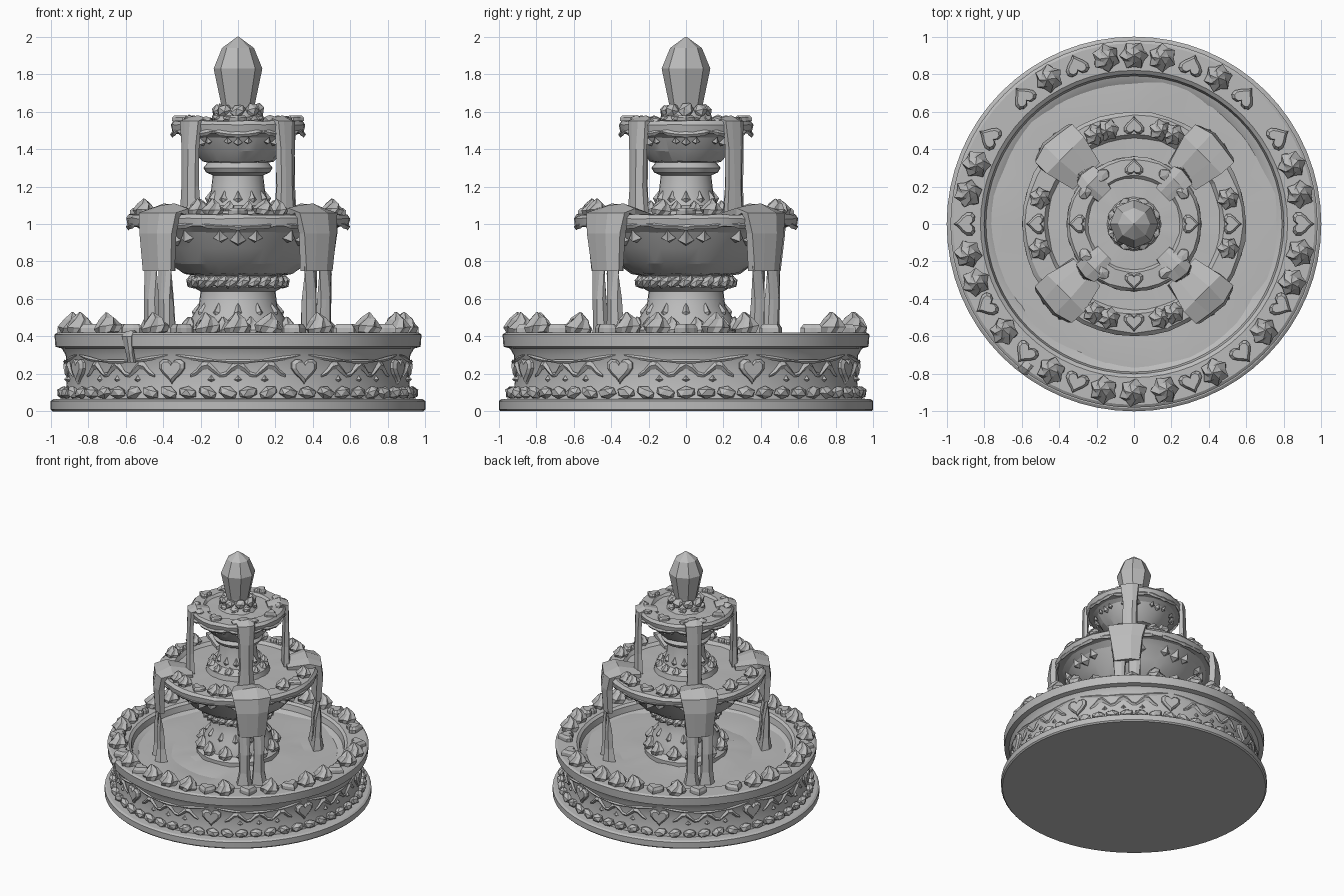
import bpy, bmesh, math, random
from math import sin, cos, pi, radians
from mathutils import Matrix, Vector

random.seed(4)
old = bpy.data.objects.get("Cube")
if old:
    bpy.data.objects.remove(old)

stone = bpy.data.materials.new("grey stone")
stone.use_nodes = True
GREY = (0.5, 0.5, 0.5, 1)
stone.diffuse_color = GREY
stone.node_tree.nodes["Principled BSDF"].inputs["Base Color"].default_value = GREY


def finish(name, bm, smooth=None):
    bmesh.ops.recalc_face_normals(bm, faces=bm.faces)
    mesh = bpy.data.meshes.new(name)
    bm.to_mesh(mesh)
    bm.free()
    mesh.materials.append(stone)
    ob = bpy.data.objects.new(name, mesh)
    bpy.context.collection.objects.link(ob)
    if smooth:
        bpy.ops.object.select_all(action="DESELECT")
        ob.select_set(True)
        bpy.context.view_layer.objects.active = ob
        bpy.ops.object.shade_smooth_by_angle(angle=radians(smooth))
    return ob


def loft(bm, rings, m=Matrix(), closed=False):
    """Skin a list of equal rings of points; cap the ends unless closed."""
    vs = [[bm.verts.new(m @ Vector(p)) for p in ring] for ring in rings]
    n = len(vs[0])
    pairs = list(zip(vs, vs[1:])) + ([(vs[-1], vs[0])] if closed else [])
    for a, b in pairs:
        for i in range(n):
            j = (i + 1) % n
            bm.faces.new((a[i], a[j], b[j], b[i]))
    if not closed:
        bm.faces.new(vs[0])
        bm.faces.new(vs[-1])


def lathe(name, profile, seg=48, rough=0.0, smooth=30):
    bm = bmesh.new()
    rings = []
    for r, z in profile:
        ring = []
        for i in range(seg):
            a = 2 * pi * i / seg
            q = r + random.uniform(-rough, rough)
            ring.append((q * cos(a), q * sin(a), z + random.uniform(-rough, rough)))
        rings.append(ring)
    loft(bm, rings)
    return finish(name, bm, smooth)


def at(deg, r, z):
    return Matrix.Rotation(radians(deg), 4, "Z") @ Matrix.Translation((r, 0, z))


# local z points outwards, local y points up
OUTWARD = Matrix(((0, 0, 1, 0), (1, 0, 0, 0), (0, 1, 0, 0), (0, 0, 0, 1)))


def kiss(bm, m, r, h):
    """Swirled, ridged peak like piped icing."""
    rings = []
    for f, z, turn in ((0.8, 0, 0), (1, 0.3, 0.3), (0.6, 0.68, 0.8), (0.06, 1, 1.3)):
        rings.append([(r * f * (0.78 if i % 2 else 1) * cos(i * pi / 6 + turn),
                       r * f * (0.78 if i % 2 else 1) * sin(i * pi / 6 + turn), h * z)
                      for i in range(12)])
    spin = Matrix.Rotation(random.uniform(0, 6), 4, "Z")
    tilt = Matrix.Rotation(random.uniform(-0.2, 0.2), 4, "X")
    loft(bm, rings, m @ tilt @ spin)


def heart(bm, m, s, t):
    """Heart plate with a bevelled face, lying in local xy."""
    pts = []
    for i in range(18):
        a = 2 * pi * i / 18
        pts.append((s * sin(a) ** 3,
                    s * (0.8 * cos(a) - 0.32 * cos(2 * a) - 0.12 * cos(3 * a) - 0.05 * cos(4 * a))))
    loft(bm, [[(x * k, y * k, z) for x, y in pts] for k, z in ((1, 0), (1, t * 0.6), (0.75, t))], m)


def blob(bm, m, scale):
    res = bmesh.ops.create_icosphere(bm, subdivisions=1, radius=1,
                                     matrix=m @ Matrix.Diagonal((*scale, 1)))
    for v in res["verts"]:
        v.co *= random.uniform(0.995, 1.005)


def leaf(bm, m, w, h, t):
    """Pointed leaf with a raised rib, in local xy, tip at +y."""
    out = [(0, 0), (w, h * 0.35), (w * 0.45, h * 0.65), (0, h), (-w * 0.45, h * 0.65), (-w, h * 0.35)]
    base = [bm.verts.new(m @ Vector((x, y, -t))) for x, y in out]
    rib = bm.verts.new(m @ Vector((0, h * 0.4, t)))
    for i in range(6):
        bm.faces.new((base[i], base[(i + 1) % 6], rib))
    bm.faces.new(base)


def garland(bm, mid, half, path, thick, n=16):
    """Ribbon round the axis; path(t) gives radius and height, t in -1..1."""
    rings = []
    for i in range(n + 1):
        t = 2 * i / n - 1
        r, z = path(t)
        a = radians(mid + half * t)
        k = thick * (0.35 + 0.65 * abs(cos(t * pi * 1.5)))
        rings.append([((r + k * 0.7 * cos(b)) * cos(a), (r + k * 0.7 * cos(b)) * sin(a), z + k * sin(b))
                      for b in (0, pi / 2, pi, 1.5 * pi)])
    loft(bm, rings)


# Stone bodies: each profile runs from the bottom centre to the top centre
lathe("base_plate", [(0.99, 0), (1, 0.01), (1, 0.055), (0.985, 0.065), (0.9, 0.07)], 64)
lathe("basin_wall", [(0.93, 0.06), (0.92, 0.1), (0.91, 0.2), (0.92, 0.3), (0.94, 0.335), (0.975, 0.345),
                     (0.98, 0.41), (0.965, 0.42), (0.82, 0.42), (0.8, 0.405), (0.79, 0.36),
                     (0.74, 0.34), (0.72, 0.32)], 64)
lathe("basin_water", [(0.8, 0.3), (0.78, 0.345), (0.62, 0.355), (0.5, 0.345), (0.38, 0.36), (0.2, 0.36)],
      32, 0.008, 12)
lathe("lower_pedestal", [(0.31, 0.33), (0.31, 0.39), (0.27, 0.42), (0.25, 0.5), (0.21, 0.56), (0.2, 0.64),
                         (0.235, 0.66), (0.24, 0.72), (0.2, 0.74)], 32)
lathe("middle_bowl", [(0.2, 0.72), (0.29, 0.735), (0.37, 0.79), (0.44, 0.87), (0.5, 0.955), (0.54, 0.985),
                      (0.59, 0.99), (0.6, 1.03), (0.58, 1.05), (0.48, 1.055), (0.46, 1.03), (0.2, 1.03)],
      40, 0.004, 15)
lathe("upper_pedestal", [(0.24, 1.03), (0.23, 1.07), (0.17, 1.1), (0.145, 1.17), (0.135, 1.26), (0.17, 1.275),
                         (0.185, 1.3), (0.165, 1.325), (0.14, 1.35)], 28)
lathe("upper_bowl", [(0.13, 1.32), (0.19, 1.335), (0.24, 1.39), (0.28, 1.46), (0.31, 1.48), (0.35, 1.485),
                     (0.36, 1.53), (0.345, 1.55), (0.26, 1.555), (0.245, 1.535), (0.1, 1.54)],
      32, 0.003, 15)
lathe("crystal_collar", [(0.15, 1.53), (0.12, 1.58), (0.09, 1.62)], 16)
lathe("crystal_finial", [(0.08, 1.58), (0.09, 1.64), (0.13, 1.83), (0.085, 1.94), (0.003, 2)], 8, 0, None)

# Icing peaks and hearts on the basin rim, mirrored left to right
bm = bmesh.new()
for a in (0, 10, 30, 69, 80, 100, 110, 130, 151, 170, 180):
    for s in ((1,) if a in (0, 180) else (1, -1)):
        kiss(bm, at(90 + s * a, 0.9, 0.415), 0.078, 0.115)
finish("rim_peaks", bm)
bm = bmesh.new()
for a in (20, 41, 59, 90, 119, 140, 160):
    for s in (1, -1):
        turn = Matrix.Rotation(pi / 2, 4, "Z")
        heart(bm, at(90 + s * a, 0.895, 0.415) @ turn, 0.065, 0.05)
finish("rim_hearts", bm)

# Piped border round the foot of the wall
bm = bmesh.new()
for i in range(54):
    m = at(i * 360 / 54, 0.935, 0.1) @ Matrix.Rotation(random.uniform(-0.4, 0.4), 4, "X")
    blob(bm, m, (0.035, 0.055, 0.035))
finish("foot_border", bm)

# Wall reliefs: eight hearts with waved garlands between them
bm = bmesh.new()
for i in range(8):
    heart(bm, at(22.5 + 45 * i, 0.905, 0.225) @ OUTWARD, 0.075, 0.035)
    garland(bm, 45 * i, 16, lambda t: (0.918, 0.22 + 0.03 * cos(t * 3 * pi)), 0.022)
    garland(bm, 45 * i, 21, lambda t: (0.925, 0.3 - 0.035 * (1 - t * t)), 0.012)
    for d in (-9, 0, 9):
        leaf(bm, at(45 * i + d, 0.917, 0.15) @ OUTWARD, 0.03, 0.05, 0.012)
finish("wall_reliefs", bm)

# Twisted rope under the middle bowl
bm = bmesh.new()
for i in range(26):
    blob(bm, at(i * 360 / 26, 0.245, 0.69) @ Matrix.Rotation(0.6, 4, "X"), (0.034, 0.05, 0.027))
finish("rope_ring", bm)

# Bowl reliefs: leaves and scalloped swags below each rim
bm = bmesh.new()
for i in range(8):
    a = 45 * i
    for r, z, s in ((0.47, 0.87, 1.0), (0.268, 1.41, 0.55)):
        lean = Matrix.Rotation(0.65, 4, "Y")
        leaf(bm, at(a, r, z) @ lean @ OUTWARD, 0.045 * s, 0.11 * s, 0.022 * s)
        for d in (-11, 11):
            leaf(bm, at(a + d, r + 0.01, z + 0.02 * s) @ lean @ OUTWARD, 0.04 * s, 0.085 * s, 0.018 * s)
    garland(bm, a, 22, lambda t: (0.585, 0.985 + 0.018 * t * t), 0.02, 8)
    garland(bm, a, 22, lambda t: (0.35, 1.478 + 0.018 * t * t), 0.018, 8)
finish("bowl_reliefs", bm)

# Leaves and peaks round both pedestals
bm = bmesh.new()
for i in range(12):
    leaf(bm, at(30 * i, 0.245, 0.47) @ Matrix.Rotation(-0.3, 4, "Y") @ OUTWARD, 0.05, 0.15, 0.02)
    leaf(bm, at(30 * i, 0.17, 1.1) @ Matrix.Rotation(-0.2, 4, "Y") @ OUTWARD, 0.032, 0.09, 0.014)
    kiss(bm, at(30 * i + 15, 0.27, 0.405), 0.06, 0.1)
    kiss(bm, at(30 * i + 15, 0.195, 1.06), 0.04, 0.065)
for i in range(8):
    blob(bm, at(45 * i, 0.105, 1.605) @ Matrix.Rotation(0.5, 4, "X"), (0.038, 0.045, 0.038))
    blob(bm, at(45 * i + 22, 0.12, 1.565), (0.03, 0.04, 0.02))
finish("pedestal_ornaments", bm)

# Ornaments on the bowl rims, the same on four sides
bm = bmesh.new()
for q in range(4):
    a = 90 * q
    turn = Matrix.Rotation(pi / 2, 4, "Z")
    heart(bm, at(a, 0.52, 1.05) @ turn, 0.055, 0.035)
    heart(bm, at(a, 0.3, 1.55) @ turn, 0.05, 0.03)
    for d in (-24, -15, 15, 24):
        if q % 2 or abs(d) == 15:
            kiss(bm, at(a + d, 0.52, 1.05), 0.062, 0.085)
    for d in (-33, 33):
        blob(bm, at(a + d, 0.31, 1.555), (0.035, 0.045, 0.022))
finish("bowl_rim_ornaments", bm)


# Falling water on the diagonals
def stream(bm, deg, steps, shift=0):
    """Steps of radius, height, half width and half thickness; shift moves it sideways."""
    rings = []
    for i, (r, z, w, t) in enumerate(steps):
        flat = i < 2
        ring = []
        for u, v in ((-1, -1), (1, -1), (1, 0.2), (0.3, 1), (-0.4, 0.7), (-1, 0.3)):
            d = v * t
            ring.append((r if flat else r + d, u * w + shift + random.uniform(-0.006, 0.006),
                         z + d if flat else z))
        rings.append(ring)
    loft(bm, rings, at(deg, 0, 0))


bm = bmesh.new()
for deg in (45, 135, 225, 315):
    stream(bm, deg, [(0.36, 1.05, 0.1, 0.02), (0.52, 1.075, 0.14, 0.035), (0.6, 1.06, 0.14, 0.035),
                     (0.615, 0.95, 0.12, 0.035), (0.605, 0.75, 0.1, 0.03)])
    for s in (-1, 1):
        stream(bm, deg, [(0.605, 0.8, 0.045, 0.02), (0.605, 0.76, 0.045, 0.025), (0.605, 0.6, 0.038, 0.025),
                         (0.6, 0.45, 0.04, 0.03), (0.6, 0.35, 0.055, 0.045)], s * 0.055)
    stream(bm, deg, [(0.22, 1.54, 0.05, 0.015), (0.32, 1.56, 0.068, 0.02), (0.365, 1.55, 0.065, 0.02),
                     (0.37, 1.4, 0.055, 0.022), (0.37, 1.2, 0.052, 0.025), (0.37, 1.04, 0.06, 0.03)])
# one small drip over the basin rim
stream(bm, 233, [(0.93, 0.42, 0.03, 0.01), (0.965, 0.42, 0.03, 0.012), (0.985, 0.4, 0.03, 0.012),
                 (0.965, 0.32, 0.025, 0.015), (0.945, 0.26, 0.02, 0.015)])
finish("falling_water", bm)
